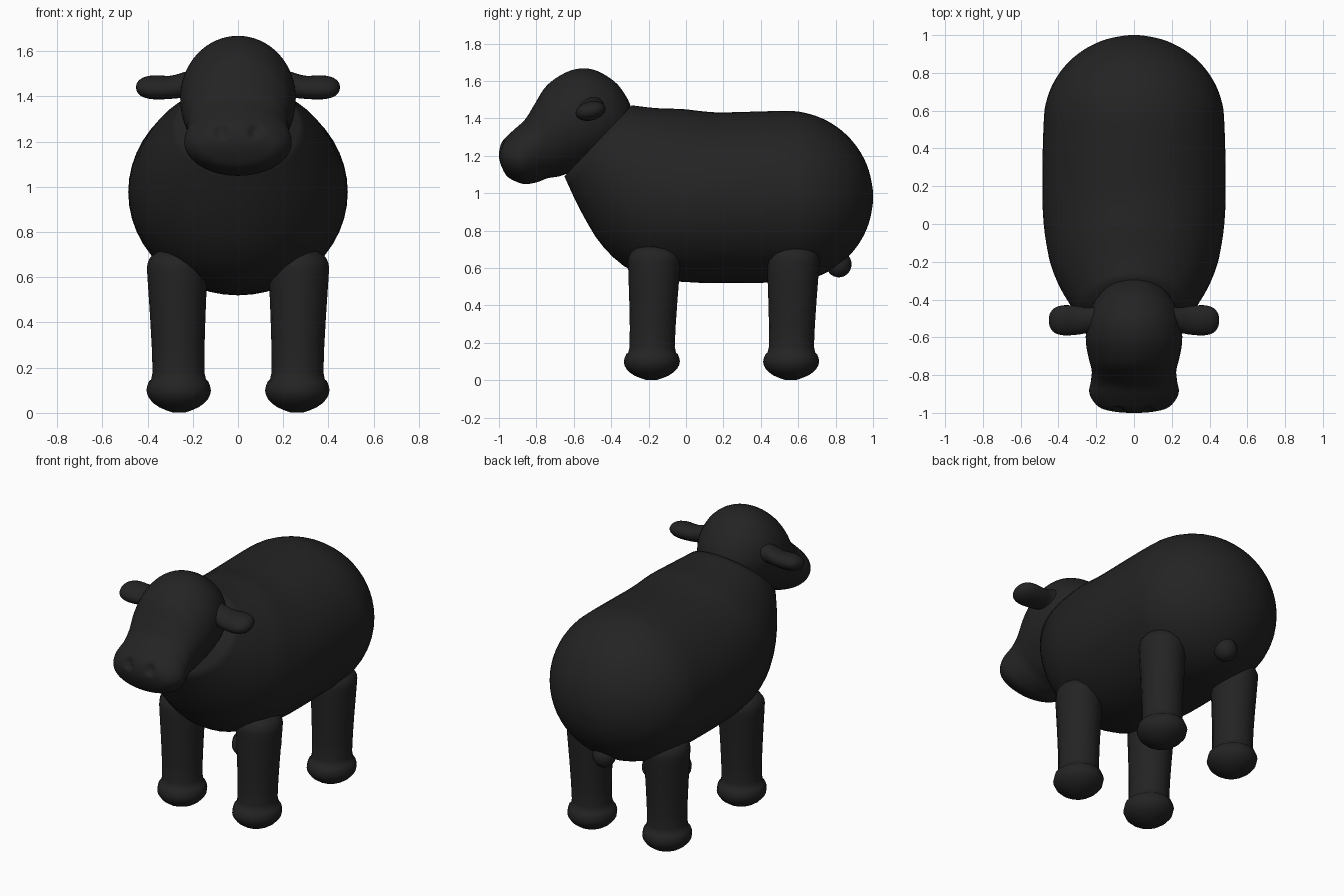
import bpy, bmesh, math
from mathutils import Vector

if "Cube" in bpy.data.objects:
    bpy.data.objects.remove(bpy.data.objects["Cube"])

mat = bpy.data.materials.new("charcoal black")
mat.diffuse_color = (0.017, 0.017, 0.017, 1)
mat.use_nodes = True
mat.node_tree.nodes["Principled BSDF"].inputs["Base Color"].default_value = mat.diffuse_color


def spline(a, b, c, d, t):
    return 0.5 * (2 * b + (c - a) * t + (2 * a - 5 * b + 4 * c - d) * t * t
                  + (3 * b - a - 3 * c + d) * t ** 3)


def loft(name, rings, seg=32, sub=4, mirror=False, shape=None):
    """Skin ellipses (centre, u axis, v axis), smoothed along the length."""
    fine = []
    n = len(rings)
    for i in range(n - 1):
        p = [rings[max(i - 1, 0)], rings[i], rings[i + 1], rings[min(i + 2, n - 1)]]
        for k in range(sub):
            fine.append([spline(*[q[j] for q in p], k / sub) for j in range(3)])
    fine.append(rings[-1])
    bm = bmesh.new()
    loops = []
    for c, u, v in fine:
        loops.append([bm.verts.new(c + u * math.cos(a) + v * math.sin(a))
                      for a in (2 * math.pi * k / seg for k in range(seg))])
    for A, B in zip(loops, loops[1:]):
        for k in range(seg):
            m = (k + 1) % seg
            bm.faces.new((A[k], A[m], B[m], B[k]))
    bm.faces.new(loops[0])
    bm.faces.new(loops[-1])
    if shape:
        for v in bm.verts:
            shape(v)
    bmesh.ops.recalc_face_normals(bm, faces=bm.faces)
    for f in bm.faces:
        f.smooth = True
    me = bpy.data.meshes.new(name)
    bm.to_mesh(me)
    bm.free()
    me.materials.append(mat)
    ob = bpy.data.objects.new(name, me)
    bpy.context.collection.objects.link(ob)
    if mirror:
        ob.modifiers.new("Mirror", 'MIRROR')
    return ob


def side_ring(ty, tz, by, bz, hw):
    """Ring from its top and bottom points in the side view and half width."""
    t, b = Vector((0, ty, tz)), Vector((0, by, bz))
    return ((t + b) / 2, (t - b) / 2, Vector((hw, 0, 0)))


# body: slanted neck opening, barrel and round rump
body = [(-0.29, 1.47, -0.65, 1.09, 0.27), (-0.16, 1.455, -0.56, 0.90, 0.36),
        (-0.02, 1.45, -0.44, 0.71, 0.43), (0.07, 1.44, -0.27, 0.575, 0.465),
        (0.17, 1.432, -0.03, 0.527, 0.483), (0.32, 1.435, 0.28, 0.52, 0.485)]
for deg in range(0, 90, 12):
    a = math.radians(deg)
    y, r = 0.54 + 0.46 * math.sin(a), math.cos(a)
    body.append((y, 0.98 + 0.46 * r, y, 0.98 - 0.455 * r, 0.478 * r))
body.append((1.0, 0.982, 1.0, 0.978, 0.002))
loft("body", [side_ring(*r) for r in body], 48, 3)


# head with dented nostrils
def nostrils(v):
    d = math.hypot((abs(v.co.x) - 0.075) / 0.032, (v.co.z - 1.245) / 0.04)
    if v.co.y < -0.88 and d < 1:
        v.co.y += 0.022 * (1 - d * d)


head = [(-0.285, 1.425, -0.285, 1.415, 0.005), (-0.31, 1.50, -0.34, 1.27, 0.13),
        (-0.38, 1.595, -0.45, 1.18, 0.21), (-0.50, 1.662, -0.53, 1.14, 0.248),
        (-0.62, 1.655, -0.62, 1.11, 0.255), (-0.74, 1.58, -0.68, 1.09, 0.24),
        (-0.81, 1.475, -0.74, 1.08, 0.224), (-0.86, 1.395, -0.80, 1.058, 0.228),
        (-0.925, 1.335, -0.87, 1.05, 0.236), (-0.98, 1.28, -0.95, 1.085, 0.19),
        (-0.998, 1.23, -0.985, 1.14, 0.11), (-1.0, 1.192, -1.0, 1.188, 0.005)]
loft("head", [side_ring(*r) for r in head], 64, 5, shape=nostrils)

# ears: flattened, pointing sideways
ears = [(0.18, 1.455, 0.08, 0.07), (0.24, 1.45, 0.068, 0.056), (0.30, 1.44, 0.076, 0.05),
        (0.37, 1.44, 0.08, 0.052), (0.42, 1.44, 0.066, 0.042),
        (0.445, 1.44, 0.036, 0.022), (0.451, 1.44, 0.002, 0.002)]
loft("ear", [(Vector((x, -0.51, z)), Vector((0, a, 0.15 * a)), Vector((0, 0, b)))
             for x, z, a, b in ears], 24, 3, mirror=True)

# legs with flared feet and domed tops
profile = [(0.002, 0.03), (0.025, 0.09), (0.06, 0.132), (0.1, 0.147), (0.14, 0.135),
           (0.18, 0.118), (0.42, 0.126), (0.60, 0.136), (0.66, 0.135),
           (0.70, 0.11), (0.722, 0.06), (0.725, 0.003)]
for name, y0, y1 in (("front_leg", -0.185, -0.168), ("hind_leg", 0.56, 0.575)):
    rings = []
    for z, r in profile:
        t = z / 0.7
        rings.append((Vector((0.261 + 0.009 * t, y0 + (y1 - y0) * t, z)),
                      Vector((r * 0.97, 0, 0)), Vector((0, r * 1.02, 0))))
    loft(name, rings, 16, 2, mirror=True)

# tail: small ball under the rump
tail = []
for k in range(9):
    a = math.pi * k / 8
    s = max(math.sin(a), 0.01) * 0.068
    tail.append((Vector((0, 0.817, 0.62 - 0.07 * math.cos(a))),
                 Vector((s, 0, 0)), Vector((0, s, 0))))
loft("tail", tail, 20, 2)
